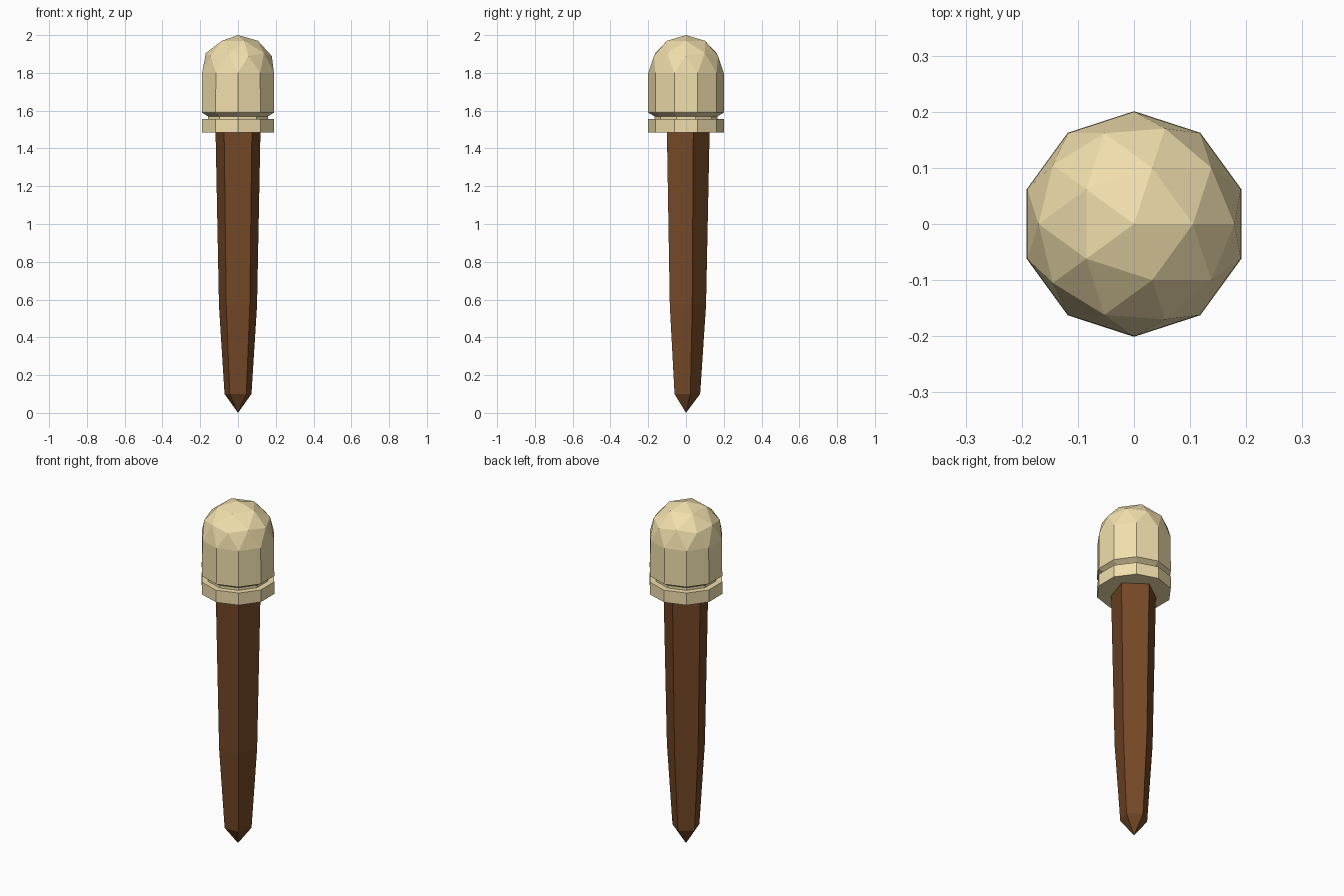
import bpy, bmesh, math

if "Cube" in bpy.data.objects:
    bpy.data.objects.remove(bpy.data.objects["Cube"])


def material(name, color):
    m = bpy.data.materials.new(name)
    m.diffuse_color = (*color, 1)
    m.use_nodes = True
    m.node_tree.nodes["Principled BSDF"].inputs["Base Color"].default_value = m.diffuse_color
    return m


def finish(bm, name, mat):
    bmesh.ops.recalc_face_normals(bm, faces=bm.faces)
    mesh = bpy.data.meshes.new(name)
    bm.to_mesh(mesh)
    bm.free()
    mesh.materials.append(mat)
    obj = bpy.data.objects.new(name, mesh)
    bpy.context.collection.objects.link(obj)
    return obj


def extrude_profile(bm, edges, profile):
    """Extrude an open loop around the z axis through (radius, z) steps."""
    for radius, z in profile:
        geom = bmesh.ops.extrude_edge_only(bm, edges=edges)["geom"]
        edges = [e for e in geom if isinstance(e, bmesh.types.BMEdge)
                 and e.is_boundary]
        for v in {v for e in edges for v in e.verts}:
            s = radius / math.hypot(v.co.x, v.co.y)
            v.co = (v.co.x * s, v.co.y * s, z)
    return edges


tan = material("tan", (0.87, 0.73, 0.41))
brown = material("brown", (0.175, 0.065, 0.019))

# Head: upper half of a faceted sphere, ten-sided body, groove and collar
R = 0.201
bm = bmesh.new()
bmesh.ops.create_icosphere(bm, subdivisions=2, radius=0.2)
bmesh.ops.delete(bm, geom=[v for v in bm.verts if v.co.z < -0.001],
                 context='VERTS')
bmesh.ops.translate(bm, verts=bm.verts, vec=(0, 0, 1.8))
rim = [e for e in bm.edges if e.is_boundary]
rim = extrude_profile(bm, rim, [(R, 1.59), (0.167, 1.57), (0.167, 1.555),
                                (R, 1.555), (R, 1.484)])
bmesh.ops.contextual_create(bm, geom=rim)
finish(bm, "head", tan)

# Shaft: five-sided tapering stake with a pointed tip
bm = bmesh.new()
top = [bm.verts.new((0.125 * math.cos(a), 0.125 * math.sin(a), 1.49))
       for a in (math.radians(90 + 72 * i) for i in range(5))]
rim = [bm.edges.new((top[i], top[(i + 1) % 5])) for i in range(5)]
low = extrude_profile(bm, rim, [(0.106, 0.57), (0.075, 0.1)])
tip = bm.verts.new((0, 0, 0))
for e in low:
    bm.faces.new((*e.verts, tip))
bm.faces.new(top)
finish(bm, "shaft", brown)
